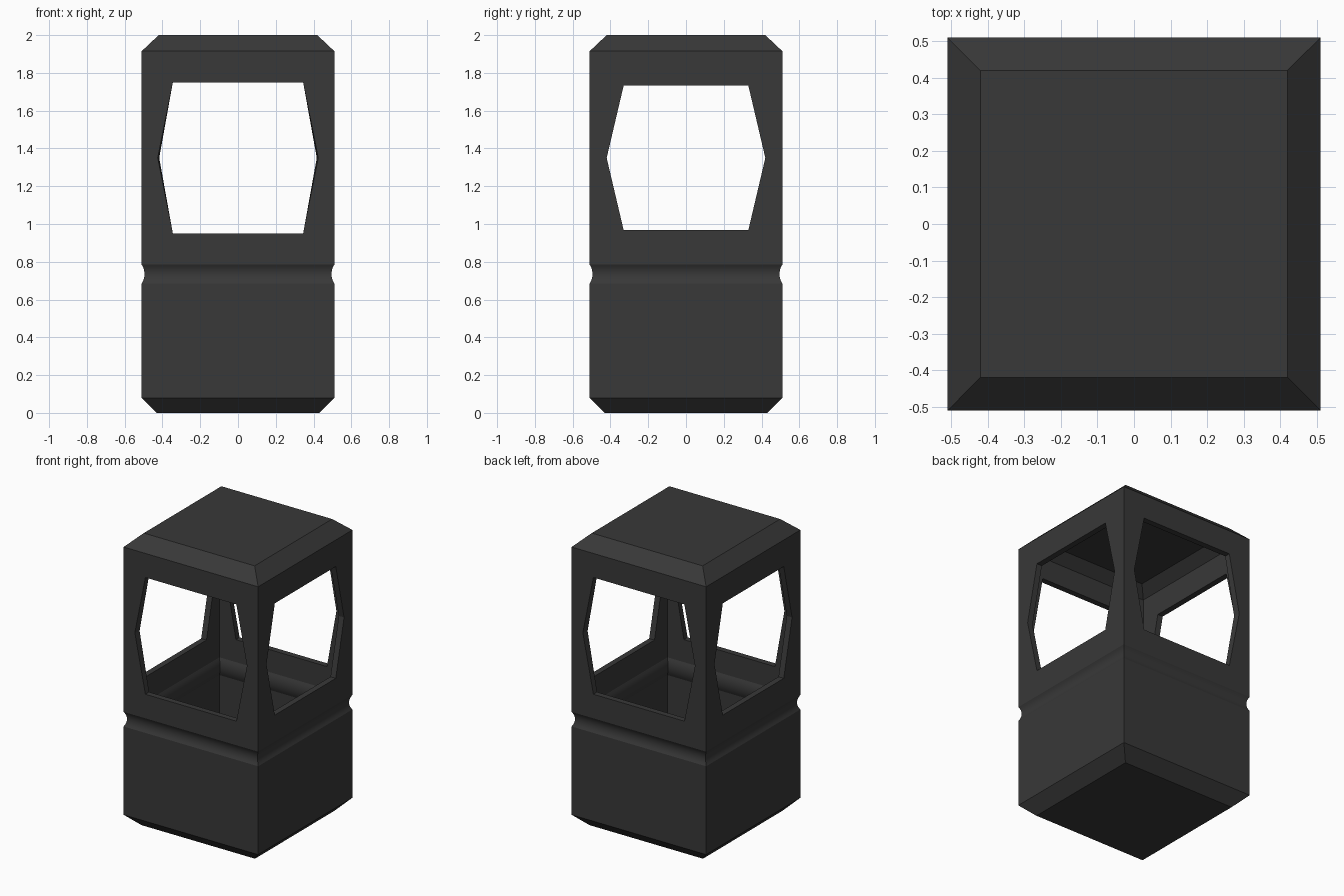
import bpy, bmesh, math

if "Cube" in bpy.data.objects:
    bpy.data.objects.remove(bpy.data.objects["Cube"])

HALF, WALL = 0.51, 0.04      # outer half width, wall thickness
GROOVE_Z, GROOVE_W, GROOVE_D = 0.735, 0.05, 0.015
R = (GROOVE_W ** 2 + GROOVE_D ** 2) / (2 * GROOVE_D)
CX = HALF - GROOVE_D + R     # centre of the groove's arc, outside the wall

dark_grey = bpy.data.materials.new("dark_grey")
dark_grey.diffuse_color = (0.04, 0.04, 0.04, 1)
dark_grey.use_nodes = True
dark_grey.node_tree.nodes["Principled BSDF"].inputs["Base Color"].default_value = dark_grey.diffuse_color


def new_object(name, bm):
    bmesh.ops.recalc_face_normals(bm, faces=bm.faces)
    mesh = bpy.data.meshes.new(name)
    bm.to_mesh(mesh)
    bm.free()
    mesh.materials.append(dark_grey)
    ob = bpy.data.objects.new(name, mesh)
    bpy.context.collection.objects.link(ob)
    return ob


def loft(name, rings):
    """Closed solid through a list of rings of equal point count."""
    bm = bmesh.new()
    loops = [[bm.verts.new(p) for p in ring] for ring in rings]
    n = len(loops[0])
    for a, b in zip(loops, loops[1:]):
        for i in range(n):
            j = (i + 1) % n
            bm.faces.new((a[i], a[j], b[j], b[i]))
    bm.faces.new(loops[0][::-1])
    bm.faces.new(loops[-1])
    return new_object(name, bm)


def square_solid(name, profile):
    return loft(name, [[(-h, -h, z), (h, -h, z), (h, h, z), (-h, h, z)]
                       for h, z in profile])


def groove(radius, wall):
    """Arc that dents the wall line, from bottom to top."""
    a = math.acos((CX - wall) / radius)
    return [(CX - radius * math.cos(t), GROOVE_Z + radius * math.sin(t))
            for t in (a * (i / 4 - 1) for i in range(9))]


def window(name, top, mid, height, flare, turn):
    """Six-sided cutter through both opposite walls, flared at the outside."""
    rings = []
    for y, f in ((-0.55, flare), (-HALF, flare), (-HALF + WALL, 0),
                 (HALF - WALL, 0), (HALF, flare), (0.55, flare)):
        pts = [(-top, -height), (top, -height), (mid + f, 0),
               (top, height), (-top, height), (-mid - f, 0)]
        rings.append([(x, y, 1.35 + z) for x, z in pts])
    ob = loft(name, rings)
    ob.rotation_euler.z = turn
    ob.hide_render = True
    return ob


# Body and the cavity that follows it at wall thickness
body = square_solid("lantern_housing", [(0.43, 0), (HALF, 0.08)]
                    + groove(R, HALF) + [(HALF, 1.915), (0.42, 2.0)])
inner = HALF - WALL
cavity = square_solid("cavity_cutter", [(0.413, WALL), (inner, 0.097)]
                      + groove(R + WALL, inner) + [(inner, 1.898), (0.403, 2 - WALL)])
cavity.hide_render = True

# Windows front/back and left/right
cutters = [cavity,
           window("front_window_cutter", 0.345, 0.417, 0.40, 0.008, 0),
           window("side_window_cutter", 0.33, 0.42, 0.383, 0, math.pi / 2)]
bpy.context.view_layer.objects.active = body
body.select_set(True)
for c in cutters:
    mod = body.modifiers.new("cut", 'BOOLEAN')
    mod.operation = 'DIFFERENCE'
    mod.solver = 'EXACT'
    mod.object = c
    bpy.ops.object.modifier_apply(modifier=mod.name)
for c in cutters:
    bpy.data.objects.remove(c)

# Smooth groove, sharp edges elsewhere
bpy.ops.object.shade_smooth_by_angle(angle=math.radians(20))
